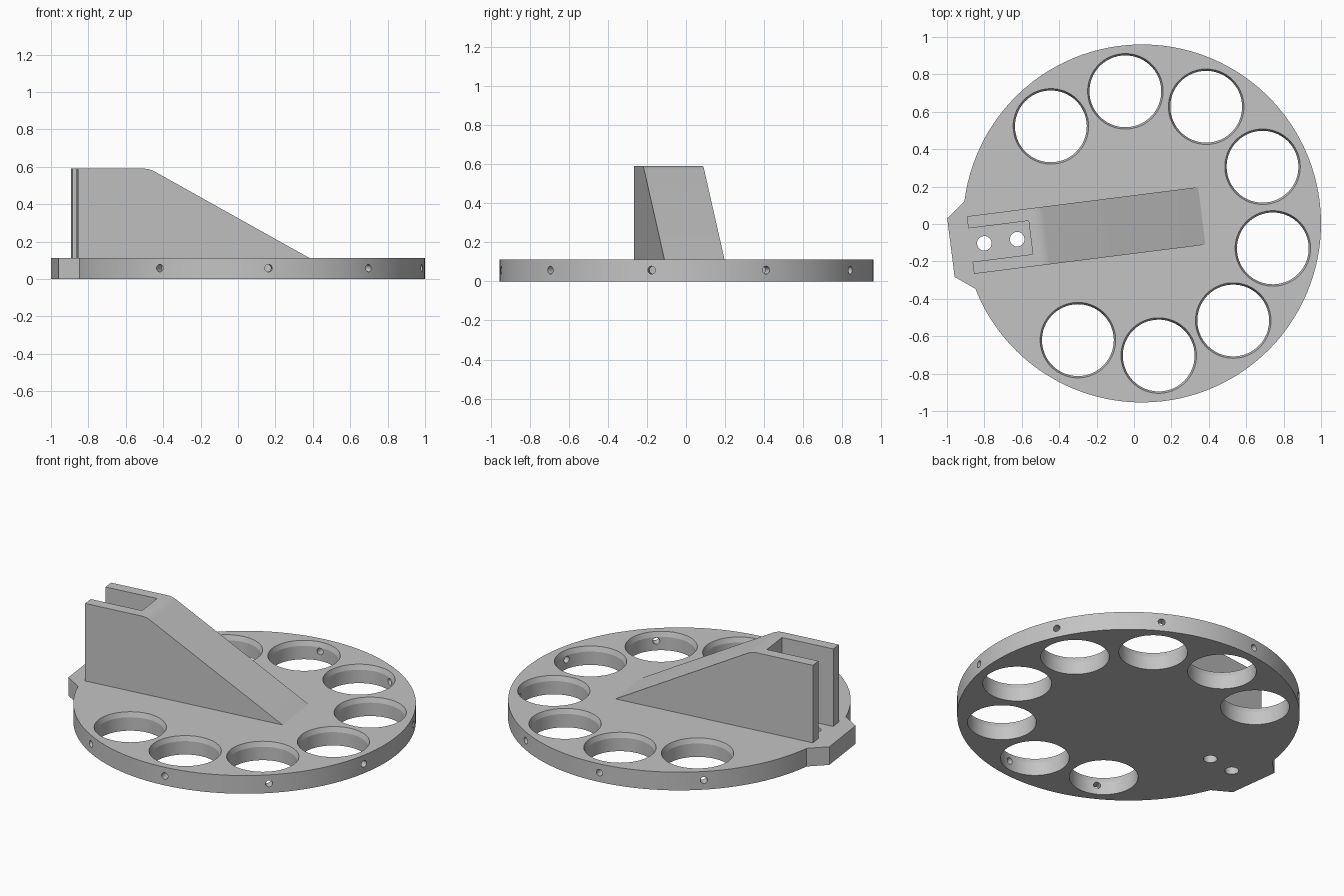
import bpy, bmesh, math
from mathutils import Matrix, Vector

if "Cube" in bpy.data.objects:
    bpy.data.objects.remove(bpy.data.objects["Cube"])

R, T = 0.957, 0.112                 # disc radius and thickness
TOP = 0.59                          # height of the wedge
PLACE = Matrix.Translation((0.043, 0.003, 0)) @ Matrix.Rotation(math.radians(7.2), 4, 'Z')

grey = bpy.data.materials.new("plain grey")
grey.diffuse_color = (0.55, 0.55, 0.55, 1)
grey.use_nodes = True
grey.node_tree.nodes["Principled BSDF"].inputs["Base Color"].default_value = grey.diffuse_color


def new_object(name, bm):
    bmesh.ops.recalc_face_normals(bm, faces=bm.faces)
    me = bpy.data.meshes.new(name)
    bm.to_mesh(me)
    bm.free()
    me.materials.append(grey)
    ob = bpy.data.objects.new(name, me)
    bpy.context.collection.objects.link(ob)
    return ob


def prism(bm, points, offset):
    """Extrude a flat outline along an offset."""
    face = bm.faces.new([bm.verts.new(p) for p in points])
    ext = bmesh.ops.extrude_face_region(bm, geom=[face])
    verts = [g for g in ext["geom"] if isinstance(g, bmesh.types.BMVert)]
    bmesh.ops.translate(bm, verts=verts, vec=Vector(offset))


def lathe(bm, centre, profile, n):
    """Closed solid of stacked rings given as (radius, z)."""
    rings = [[bm.verts.new((centre[0] + r * math.cos(2 * math.pi * i / n),
                            centre[1] + r * math.sin(2 * math.pi * i / n), z))
              for i in range(n)] for r, z in profile]
    for a, b in zip(rings, rings[1:]):
        for i in range(n):
            j = (i + 1) % n
            bm.faces.new((a[i], a[j], b[j], b[i]))
    bm.faces.new(rings[0])
    bm.faces.new(rings[-1])


def cut(ob, cutter):
    mod = ob.modifiers.new("cut", 'BOOLEAN')
    mod.operation, mod.solver, mod.object = 'DIFFERENCE', 'EXACT', cutter
    bpy.context.view_layer.update()
    me = bpy.data.meshes.new_from_object(ob.evaluated_get(bpy.context.evaluated_depsgraph_get()))
    ob.modifiers.clear()
    ob.data = me
    bpy.data.objects.remove(cutter)


def finish(ob):
    ob.matrix_world = PLACE
    bpy.ops.object.select_all(action='DESELECT')
    ob.select_set(True)
    bpy.context.view_layer.objects.active = ob
    bpy.ops.object.shade_smooth_by_angle(angle=math.radians(15))


# Disc with a chamfered tab on its left
bm = bmesh.new()
a0 = math.pi - math.atan2(0.236, 0.93)
N = 110
outline = [(R * math.cos(-a0 + 2 * a0 * i / N), R * math.sin(-a0 + 2 * a0 * i / N), 0)
           for i in range(N + 1)]
outline += [(-1.03, 0.158, 0), (-1.03, -0.158, 0)]
prism(bm, outline, (0, 0, T))
disc = new_object("carousel_disc", bm)

# Eight round pockets with chamfered rims, and two screw holes in the tab
angles = [math.radians(-18 + 36 * k) for k in range(-3, 5)]
bm = bmesh.new()
for a in angles:
    lathe(bm, (0.712 * math.cos(a), 0.712 * math.sin(a)),
          [(0.192, -0.1), (0.192, T - 0.03), (0.202, T), (0.202, T + 0.1)], 64)
for u in (-0.85, -0.673):
    lathe(bm, (u, 0), [(0.039, -0.1), (0.039, T + 0.1)], 32)
cut(disc, new_object("pocket_cutter", bm))

# Small radial holes from the rim into each pocket
bm = bmesh.new()
for a in angles:
    m = (Matrix.Rotation(a, 4, 'Z') @ Matrix.Translation((0.9, 0, 0.058))
         @ Matrix.Rotation(math.pi / 2, 4, 'Y'))
    bmesh.ops.create_cone(bm, cap_ends=True, segments=32, radius1=0.02,
                          radius2=0.02, depth=0.3, matrix=m)
cut(disc, new_object("pin_hole_cutter", bm))
finish(disc)

# Sloped wedge with a softly rounded bend
bm = bmesh.new()
slope = math.atan2(TOP - T, 0.322 + 0.54)
t = 0.03
rad = t / math.tan(slope / 2)
side = [(-0.925, 0.1), (-0.925, TOP)]
for i in range(5):
    s = slope * i / 4
    side.append((-0.54 - t + rad * math.sin(s), TOP - rad * (1 - math.cos(s))))
side += [(0.322, T), (0.322, 0.1)]
prism(bm, [(u, -0.155, z) for u, z in side], (0, 0.31, 0))
wedge = new_object("wedge_bracket", bm)

# Open slot in the back of the wedge
bm = bmesh.new()
prism(bm, [(-1.1, -0.09, 0), (-0.6, -0.09, 0), (-0.6, 0.09, 0), (-1.1, 0.09, 0)], (0, 0, 1))
cut(wedge, new_object("slot_cutter", bm))
finish(wedge)
